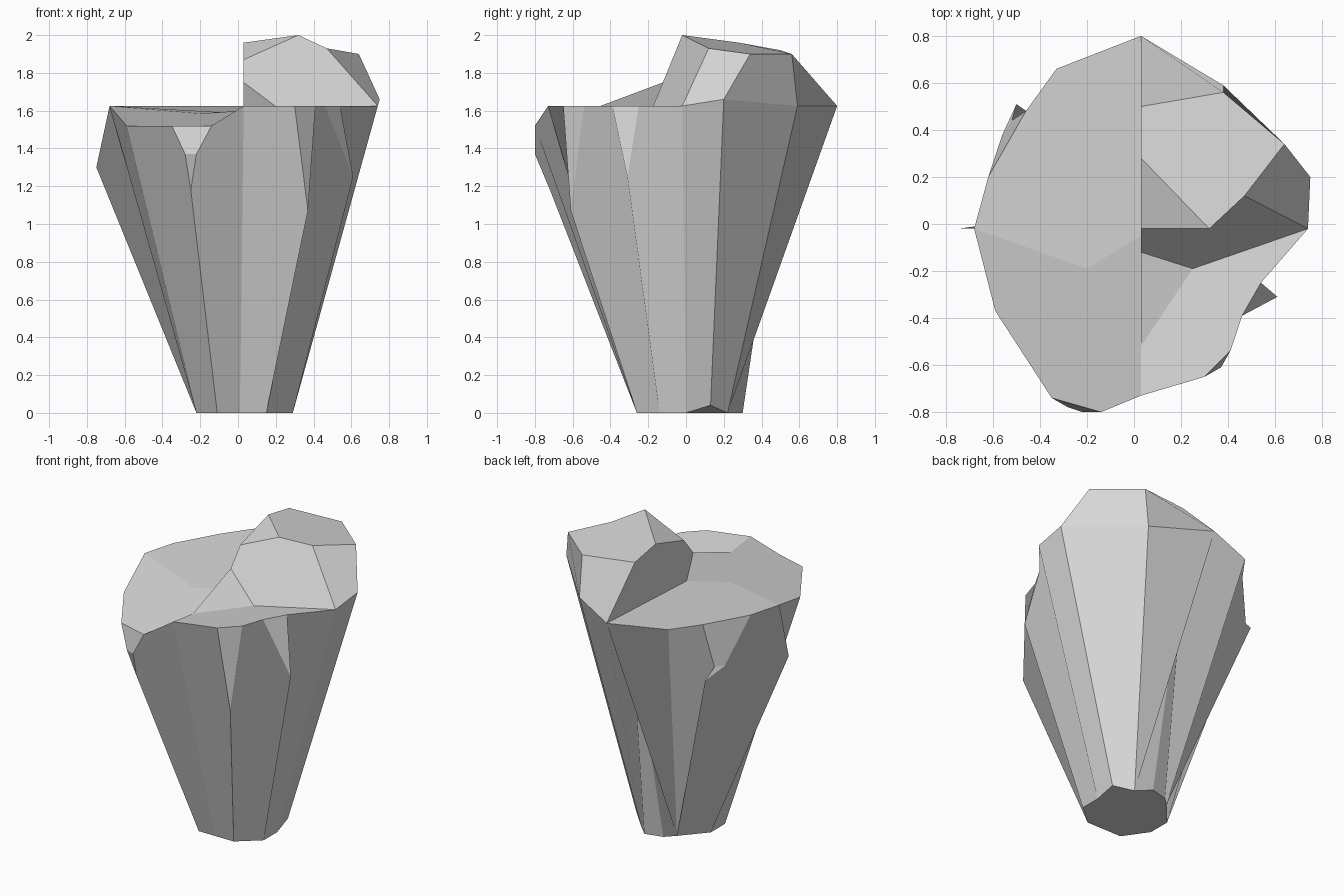
import bpy
import bmesh
from mathutils import Vector

cube = bpy.data.objects.get("Cube")
if cube:
    bpy.data.objects.remove(cube, do_unlink=True)

# One plain stone colour
stone = bpy.data.materials.new("grey_stone")
stone.use_nodes = True
grey = (0.68, 0.68, 0.68, 1)
stone.diffuse_color = grey
shader = next(n for n in stone.node_tree.nodes if n.type == "BSDF_PRINCIPLED")
shader.inputs["Base Color"].default_value = grey
shader.inputs["Roughness"].default_value = 0.9


def build(name, facets, inside=None):
    """Part made of facets; the faces of one facet share one flat shading.
    Faces turn away from the inside point, if given."""
    bm = bmesh.new()
    facet_id = bm.faces.layers.int.new("facet")
    for number, facet in enumerate(facets):
        for polygon in facet:
            unique = list(dict.fromkeys(polygon))
            if len(unique) > 2:
                face = bm.faces.new([bm.verts.new(point) for point in unique])
                face[facet_id] = number
    bmesh.ops.remove_doubles(bm, verts=bm.verts, dist=0.001)
    bm.normal_update()
    normals = [Vector() for facet in facets]
    for face in bm.faces:
        if inside and face.normal.dot(face.calc_center_median() - Vector(inside)) < 0:
            face.normal_flip()
        face.smooth = True
        normals[face[facet_id]] += face.normal * face.calc_area()
    for edge in bm.edges:
        edge.smooth = False
    shading = [normals[face[facet_id]].normalized()
               for face in bm.faces for corner in face.loops]
    mesh = bpy.data.meshes.new(name)
    bm.to_mesh(mesh)
    bm.free()
    mesh.normals_split_custom_set(shading)
    mesh.materials.append(stone)
    part = bpy.data.objects.new(name, mesh)
    bpy.context.collection.objects.link(part)
    return part


def chip(left, right):
    """Facets of a chipped corner: one face per level down to the tip."""
    return [[(a, c, d, b)] for a, b, c, d in zip(left, right, left[1:], right[1:])]


def panel(left, right):
    """Wall between two ridges, with the fins that stand out from it."""
    wall = (left[0], left[-1], right[-1], right[0])
    return [[wall, tuple(left), tuple(reversed(right))]]


def top(x, y, z=1.625):
    return (x, y, z)


def foot(x, y, z=0.0):
    return (x, y, z)


# Tips where the sides are chipped
chip_tip = (-0.50, 0.51, 1.27)
front_tip = (-0.25, -0.72, 1.18)
front_knob = (0.37, -0.61, 1.07)
side_knob = (0.61, -0.31, 1.25)

# Feet shared by neighbouring ridges
back_foot = foot(-0.08, 0.21)
front_foot = foot(-0.11, -0.26)
corner_foot = foot(0.15, -0.26)
side_foot = foot(0.29, -0.14)

# Ridges around the tapering body, anticlockwise from the back
ridges = [
    [top(-0.33, 0.66), back_foot],
    [top(-0.46, 0.48), (-0.52, 0.44, 1.34), chip_tip, back_foot],
    [top(-0.62, 0.20), (-0.56, 0.38, 1.34), chip_tip, back_foot],
    [top(-0.68, -0.02), (-0.75, -0.02, 1.30), foot(-0.22, 0.05)],
    [top(-0.59, -0.37, 1.52), foot(-0.22, -0.10)],
    [top(-0.35, -0.74, 1.52), (-0.28, -0.78, 1.37), front_tip, front_foot],
    [top(-0.14, -0.80, 1.52), (-0.22, -0.80, 1.37), front_tip, front_foot],
    [top(0.03, -0.73), foot(0.01, -0.26)],
    [top(0.30, -0.65), front_knob, corner_foot],
    [top(0.41, -0.54), front_knob, corner_foot],
    [top(0.46, -0.39), side_knob, side_foot],
    [top(0.54, -0.25), side_knob, side_foot],
    [top(0.74, -0.02), foot(0.29, 0.0)],
    [top(0.75, 0.20, 1.66), foot(0.28, 0.13, 0.04)],
    [top(0.38, 0.59), foot(0.18, 0.22)],
]

sides = []
for ridge, following in zip(ridges, ridges[1:]):
    is_chip = len(ridge) > 2 and ridge[-1] == following[-1]
    sides += chip(ridge, following) if is_chip else panel(ridge, following)

# Groove running down the back, below the rearmost rim point
back_rim = top(0.03, 0.80)
groove_top = (0.04, 0.53, 1.55)
groove_left = foot(0.10, 0.30)
groove_right = foot(-0.02, 0.27)
rear_foot = ridges[-1][-1]
sides += [
    [(ridges[-1][0], rear_foot, back_rim),
     (back_rim, rear_foot, groove_top),
     (groove_top, rear_foot, groove_left)],
    [(groove_top, groove_left, groove_right)],
    [(back_rim, back_foot, ridges[0][0]),
     (back_rim, groove_top, back_foot),
     (groove_top, groove_right, back_foot)],
]

# Underside
rim = [back_rim] + [ridge[0] for ridge in ridges]
feet = [groove_right] + [ridge[-1] for ridge in ridges]
feet += [groove_left, groove_right]
middle = foot(0.03, 0.0)
underside = [(middle, b, a) for a, b in zip(feet, feet[1:]) if a != b]
build("tapered_body", sides + [underside])

# Shallow dished top: wide left side and narrow right side
seam = 0.03
hollow = (-0.20, -0.19, 1.585)
wall_base = (seam, -0.05, 1.585)
dip = (seam, -0.52, 1.60)
ledge = (0.25, -0.19, 1.585)
lip = (seam, -0.12, 1.75)
dish = [
    [tuple([hollow, wall_base] + rim[:5])],
    [tuple([hollow] + rim[4:9] + [dip, wall_base]),
     (lip, ledge, dip), (wall_base, lip, dip)],
    [tuple([ledge, dip] + rim[8:14])],
]
build("dished_top", dish, (0, 0, 0))

# Half boulder with a sheer wall along the seam
peak = (0.32, -0.02, 2.0)
shoulder = (0.47, 0.12, 1.93)
corner = (0.64, 0.34, 1.90)
rear = (0.38, 0.56, 1.90)
brow = (seam, -0.02, 1.87)
crest = (seam, 0.28, 1.96)
nape = (seam, 0.50, 1.92)
right_rim, far_rim, rear_rim = rim[-3:]
boulder = [
    [(peak, brow, crest)],
    [(peak, crest, nape, rear, corner, shoulder)],
    [(peak, shoulder, right_rim, ledge), (peak, ledge, lip), (peak, lip, brow)],
    [(shoulder, corner, far_rim, right_rim)],
    [(corner, rear, rear_rim, far_rim)],
    [(rear, nape, back_rim, rear_rim)],
    [(back_rim, nape, crest, brow, lip, wall_base)],
]
build("half_boulder", boulder, (0.25, 0.2, 1.68))
